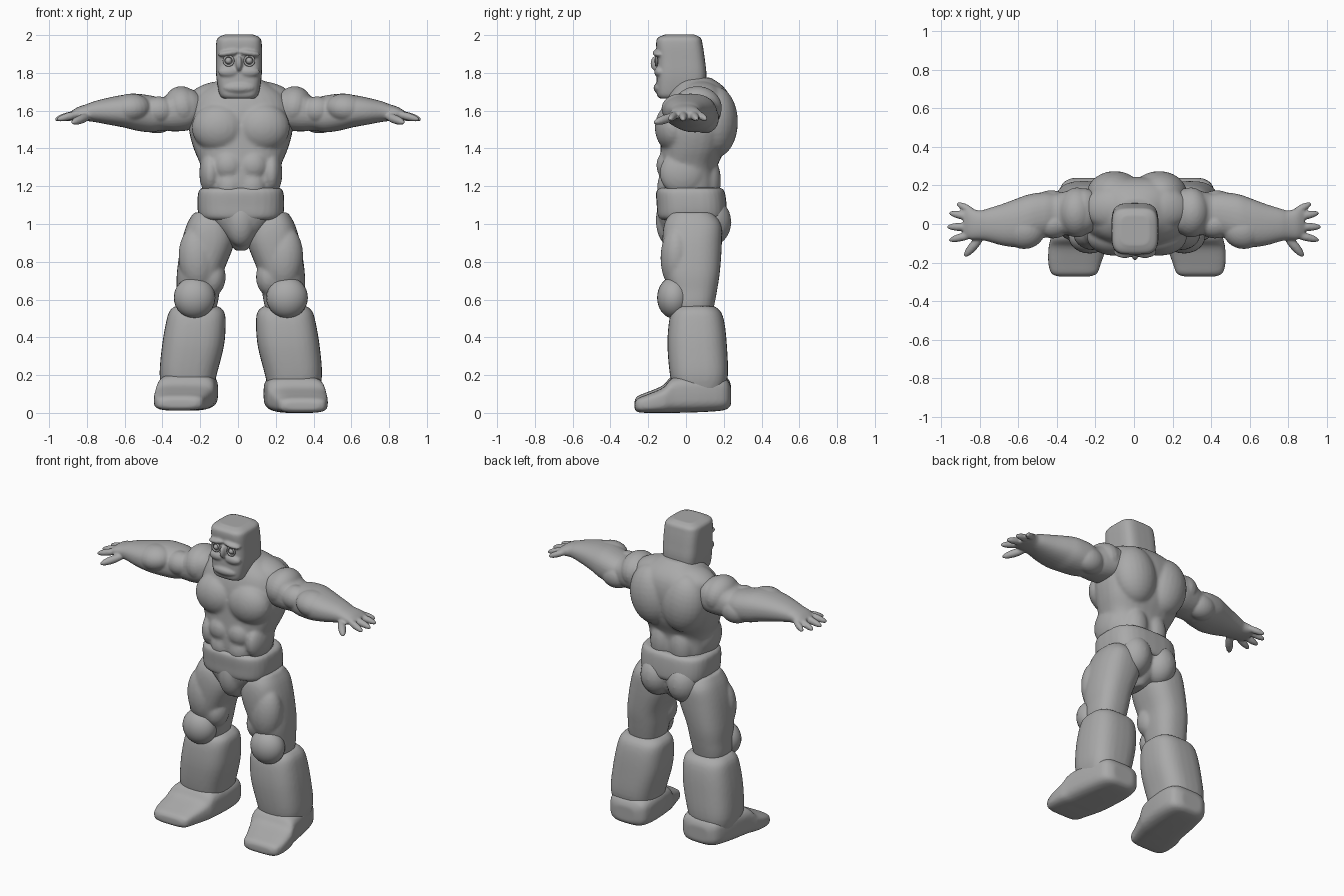
import bpy, bmesh, math
from mathutils import Matrix, Vector

if "Cube" in bpy.data.objects:
    bpy.data.objects.remove(bpy.data.objects["Cube"])

stone = bpy.data.materials.new("stone grey")
stone.diffuse_color = (0.4, 0.4, 0.4, 1)
stone.use_nodes = True
stone.node_tree.nodes["Principled BSDF"].inputs["Base Color"].default_value = stone.diffuse_color


def catmull(a, b, c, d, t):
    return [0.5 * (2 * q + (r - p) * t + (2 * p - 5 * q + 4 * r - s) * t * t
                   + (3 * q - p - 3 * r + s) * t ** 3) for p, q, r, s in zip(a, b, c, d)]


def loft(bm, axis, rings, power=2.5, n=32, steps=4):
    """Rounded-box sections (position, lo1, hi1, lo2, hi2) joined along an axis."""
    path = []
    for i in range(len(rings) - 1):
        quad = [rings[min(max(i + k, 0), len(rings) - 1)] for k in (-1, 0, 1, 2)]
        path += [catmull(*quad, s / steps) for s in range(steps)]
    path.append(rings[-1])
    loops = []
    for pos, a0, a1, b0, b1 in path:
        loop = []
        for k in range(n):
            c, s = math.cos(math.tau * k / n), math.sin(math.tau * k / n)
            c = math.copysign(abs(c) ** (2 / power), c)
            s = math.copysign(abs(s) ** (2 / power), s)
            a = (a0 + a1) / 2 + c * (a1 - a0) / 2
            b = (b0 + b1) / 2 + s * (b1 - b0) / 2
            loop.append(bm.verts.new({'x': (pos, a, b), 'y': (a, pos, b), 'z': (a, b, pos)}[axis]))
        loops.append(loop)
    for l0, l1 in zip(loops, loops[1:]):
        for k in range(n):
            bm.faces.new((l0[k], l0[(k + 1) % n], l1[(k + 1) % n], l1[k]))
    bm.faces.new(loops[0])
    bm.faces.new(loops[-1])


def blob(bm, centre, radii, tilt=0.0):
    m = (Matrix.Translation(centre) @ Matrix.Rotation(tilt, 4, 'Y')
         @ Matrix.Diagonal((*radii, 1)))
    bmesh.ops.create_uvsphere(bm, u_segments=24, v_segments=16, radius=1, matrix=m)


def pair(bm, centre, radii, tilt=0.0, mid=0.0):
    for s in (1, -1):
        blob(bm, (mid + s * centre[0], centre[1], centre[2]), radii, s * tilt)


def finger(bm, a, b, r):
    a, b = Vector(a), Vector(b)
    d = b - a
    m = (Matrix.Translation((a + b) / 2) @ d.to_track_quat('Z', 'Y').to_matrix().to_4x4()
         @ Matrix.Diagonal((r, r, d.length / 2, 1)))
    bmesh.ops.create_uvsphere(bm, u_segments=16, v_segments=12, radius=1, matrix=m)


def finish(name, bm, voxel=0.01, smooth=4):
    """Fuse the overlapping forms of one part into a smooth skin."""
    bmesh.ops.recalc_face_normals(bm, faces=bm.faces)
    mesh = bpy.data.meshes.new(name)
    bm.to_mesh(mesh)
    mesh.materials.append(stone)
    mesh.shade_smooth()
    ob = bpy.data.objects.new(name, mesh)
    bpy.context.collection.objects.link(ob)
    if voxel:
        mod = ob.modifiers.new("fuse", 'REMESH')
        mod.mode, mod.voxel_size, mod.use_smooth_shade = 'VOXEL', voxel, True
        mod = ob.modifiers.new("soften", 'SMOOTH')
        mod.factor, mod.iterations = 0.5, smooth
    return ob


def both_sides(name, bm, dx=0.0, lift=0.0, **kw):
    """Make the +x part and its mirror, each shifted sideways by dx."""
    for side, s in (("left_", 1), ("right_", -1)):
        copy = bm.copy()
        shift = (dx, 0, lift if s < 0 else 0)
        copy.transform(Matrix.Translation(shift) @ Matrix.Diagonal((s, 1, 1, 1)))
        finish(side + name, copy, **kw)


# Torso with chest, back and belly muscles
MID = 0.015
bm = bmesh.new()
loft(bm, 'z', [(z, MID - w, MID + w, f, b) for z, w, f, b in (
    (1.12, .18, -.12, .15), (1.2, .195, -.14, .165), (1.3, .21, -.14, .165),
    (1.4, .25, -.135, .21), (1.5, .275, -.13, .235), (1.6, .27, -.12, .245),
    (1.68, .235, -.095, .23), (1.735, .16, -.06, .19), (1.775, .09, -.03, .13))])
pair(bm, (.115, -.065, 1.51), (.145, .1, .13), mid=MID)
pair(bm, (.115, .155, 1.54), (.145, .12, .19), .15, mid=MID)
pair(bm, (.15, .08, 1.69), (.13, .1, .06), .25, mid=MID)
pair(bm, (.065, -.085, 1.31), (.085, .072, .085), mid=MID)
pair(bm, (.06, -.09, 1.2), (.075, .062, .09), mid=MID)
pair(bm, (.16, -.02, 1.27), (.06, .12, .12), mid=MID)
pair(bm, (.07, .11, 1.23), (.08, .075, .14), mid=MID)
finish("torso", bm, 0.01, 5)

# Belt and trunks
bm = bmesh.new()
loft(bm, 'z', [(z, MID - w, MID + w, f, b) for z, w, f, b in (
    (1.02, .2, -.13, .2), (1.04, .222, -.15, .215), (1.1, .23, -.155, .215),
    (1.17, .225, -.158, .205), (1.192, .205, -.14, .185))], 3)
finish("belt", bm, 0.009, 4)
bm = bmesh.new()
loft(bm, 'z', [(z, MID - w, MID + w, f, b) for z, w, f, b in (
    (.86, .03, -.06, .1), (.92, .085, -.11, .16), (1.0, .165, -.14, .19),
    (1.06, .2, -.15, .2), (1.12, .18, -.13, .17))])
pair(bm, (.095, .125, 1.01), (.105, .115, .13), mid=MID)
blob(bm, (MID, -.08, 1.02), (.085, .08, .14))
finish("trunks", bm, 0.01, 4)

# Head with brow, nose, cheeks and jaw
bm = bmesh.new()
loft(bm, 'z', [(z, .005 - w, .005 + w, f, b) for z, w, f, b in (
    (1.665, .085, -.14, .02), (1.69, .105, -.155, .09), (1.78, .12, -.155, .108),
    (1.87, .122, -.152, .1), (1.95, .121, -.158, .088), (1.985, .112, -.15, .078),
    (2.003, .075, -.11, .045))], 4, 40)
pair(bm, (.052, -.145, 1.905), (.06, .032, .018), .15, .005)
blob(bm, (.005, -.155, 1.85), (.018, .034, .042))
pair(bm, (.055, -.14, 1.805), (.055, .028, .03), 0, .005)
blob(bm, (.005, -.14, 1.72), (.085, .032, .03))
finish("head", bm, 0.007, 3)

# Eyes: ball inside a rim
for side, s in (("left", 1), ("right", -1)):
    bm = bmesh.new()
    x = .005 + s * .055
    blob(bm, (x, -.15, 1.864), (.018, .02, .018))
    finish(side + "_eye", bm, 0)
    bpy.ops.mesh.primitive_torus_add(location=(x, -.158, 1.864), rotation=(math.pi / 2, 0, 0),
                                     major_radius=.025, minor_radius=.006,
                                     major_segments=24, minor_segments=8)
    rim = bpy.context.object
    rim.name = side + "_eyelid"
    rim.data.materials.append(stone)
    rim.data.shade_smooth()

# Arms with shoulder, muscles, palm and fingers
bm = bmesh.new()
loft(bm, 'x', [
    (.19, -.02, .16, 1.54, 1.68), (.25, -.055, .185, 1.5, 1.715), (.33, -.06, .175, 1.49, 1.71),
    (.4, -.055, .16, 1.495, 1.67), (.46, -.07, .165, 1.485, 1.68), (.54, -.1, .155, 1.495, 1.69),
    (.6, -.12, .135, 1.51, 1.685), (.68, -.112, .105, 1.525, 1.67), (.76, -.09, .08, 1.54, 1.65),
    (.8, -.083, .07, 1.545, 1.635), (.85, -.08, .08, 1.55, 1.618), (.885, -.065, .07, 1.555, 1.595)], 2.3)
blob(bm, (.295, .06, 1.615), (.1, .13, .115), .2)
blob(bm, (.42, .0, 1.6), (.09, .075, .075))
blob(bm, (.43, .1, 1.56), (.1, .075, .08))
blob(bm, (.57, -.03, 1.61), (.11, .1, .08), .1)
for y0, x1, y1, r in ((.055, .92, .108, .02), (.03, .962, .058, .021),
                      (-.015, .972, -.015, .022), (-.05, .962, -.085, .021)):
    finger(bm, (.82, y0, 1.59), (x1, y1, 1.552), r)
finger(bm, (.78, -.05, 1.575), (.88, -.17, 1.535), .024)
both_sides("arm", bm, voxel=0.007, smooth=3)

# Thighs
bm = bmesh.new()
loft(bm, 'z', [
    (.48, .15, .32, -.05, .13), (.57, .125, .34, -.08, .15), (.65, .11, .34, -.09, .165),
    (.75, .09, .338, -.115, .18), (.9, .035, .315, -.125, .19), (1.0, .05, .285, -.115, .185),
    (1.06, .09, .25, -.08, .14)])
blob(bm, (.23, -.05, .82), (.1, .085, .17), .05)
blob(bm, (.15, -.02, .72), (.07, .08, .1))
both_sides("thigh", bm, MID)

# Kneecaps
bm = bmesh.new()
blob(bm, (.245, -.065, .61), (.11, .088, .11))
both_sides("kneecap", bm, MID, voxel=0)

# Shins
bm = bmesh.new()
loft(bm, 'z', [
    (.1, .15, .41, -.06, .2), (.2, .128, .43, -.085, .222), (.35, .09, .418, -.098, .217),
    (.47, .08, .398, -.092, .205), (.535, .088, .38, -.075, .185), (.565, .12, .35, -.045, .15)], 2.8)
both_sides("shin", bm, MID)

# Feet, turned slightly outward
bm = bmesh.new()
loft(bm, 'y', [
    (-.272, .24, .41, .02, .055), (-.255, .205, .445, .004, .078), (-.2, .185, .46, 0, .1),
    (-.12, .155, .458, 0, .135), (-.06, .135, .445, 0, .19), (.1, .12, .42, .005, .2),
    (.205, .135, .39, .015, .185), (.238, .19, .34, .04, .14)], 3.6)
both_sides("foot", bm, MID, lift=.012, smooth=3)
